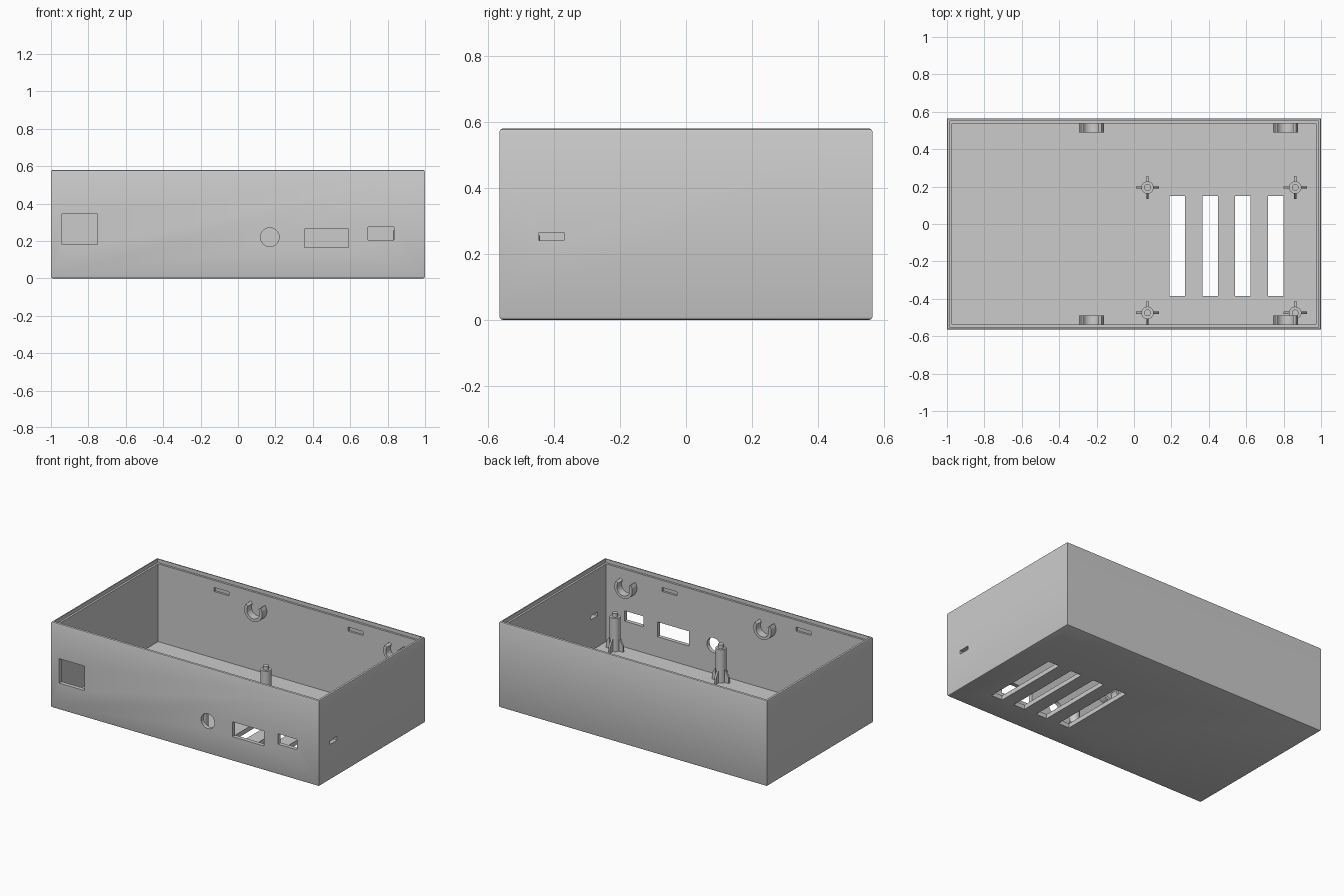
import bpy, bmesh
from math import sin, cos, pi, radians
from mathutils import Matrix, Vector

old = bpy.data.objects.get("Cube")
if old:
    bpy.data.objects.remove(old, do_unlink=True)

grey = bpy.data.materials.new("plain grey")
grey.use_nodes = True
GREY = (0.6, 0.6, 0.6, 1)
grey.diffuse_color = GREY
grey.node_tree.nodes["Principled BSDF"].inputs["Base Color"].default_value = GREY

L, W, H = 1.0, 0.565, 0.58      # half length, half width, height
WALL, FLOOR = 0.027, 0.03


def finish(name, bm):
    bmesh.ops.recalc_face_normals(bm, faces=bm.faces)
    mesh = bpy.data.meshes.new(name)
    bm.to_mesh(mesh)
    bm.free()
    mesh.materials.append(grey)
    ob = bpy.data.objects.new(name, mesh)
    bpy.context.collection.objects.link(ob)
    return ob


def box(name, x0, x1, y0, y1, z0, z1):
    bm = bmesh.new()
    place = Matrix.Translation(((x0 + x1) / 2, (y0 + y1) / 2, (z0 + z1) / 2))
    size = Matrix.Diagonal((x1 - x0, y1 - y0, z1 - z0, 1))
    bmesh.ops.create_cube(bm, size=1, matrix=place @ size)
    return finish(name, bm)


def add_prism(bm, points, depth):
    """Extrude a closed loop of points along the depth vector."""
    face = bm.faces.new([bm.verts.new(p) for p in points])
    new = bmesh.ops.extrude_face_region(bm, geom=[face], use_keep_orig=True)["geom"]
    bmesh.ops.translate(bm, vec=depth,
                        verts=[v for v in new if isinstance(v, bmesh.types.BMVert)])


def circle(x, y, z, r, n=32):
    return [(x + r * cos(2 * pi * i / n), y + r * sin(2 * pi * i / n), z) for i in range(n)]


def smooth(ob):
    bpy.ops.object.select_all(action='DESELECT')
    ob.select_set(True)
    bpy.context.view_layer.objects.active = ob
    bpy.ops.object.shade_smooth_by_angle(angle=radians(30))


# Outer shell with softened top and bottom edges
shell = box("case_shell", -L, L, -W, W, 0, H)
bm = bmesh.new()
bm.from_mesh(shell.data)
rims = [e for e in bm.edges if abs(e.verts[0].co.z - e.verts[1].co.z) < 0.01]
bmesh.ops.bevel(bm, geom=rims, offset=0.01, segments=2, profile=0.5, affect='EDGES')
bm.to_mesh(shell.data)
bm.free()

# Cavity and stepped rim
step = WALL / 2
cutters = [
    box("cavity_cutter", WALL - L, L - WALL, WALL - W, W - WALL, FLOOR, H + 0.1),
    box("rim_cutter", step - L, L - step, step - W, W - step, H - 0.025, H + 0.1),
]
# Front openings
for x0, x1, z0, z1 in ((-0.94, -0.75, 0.18, 0.345), (0.355, 0.59, 0.165, 0.265),
                       (0.695, 0.835, 0.205, 0.275)):
    cutters.append(box("port_cutter", x0, x1, -W - 0.1, -W + 0.1, z0, z1))
bm = bmesh.new()
add_prism(bm, [(x, -W - 0.1, z) for x, z, _ in circle(0.17, 0.22, 0, 0.05)], Vector((0, 0.2, 0)))
cutters.append(finish("round_port_cutter", bm))
# Side slot
cutters.append(box("side_slot_cutter", L - 0.1, L + 0.1, -0.445, -0.37, 0.24, 0.265))
# Floor vents
for i in range(4):
    x = 0.19 + i * 0.1755
    cutters.append(box("vent_cutter", x, x + 0.083, -0.385, 0.15, -0.1, 0.1))
# Blind latch recesses inside the long walls
for x in (-0.5, 0.5):
    for s in (-1, 1):
        y0, y1 = sorted((s * (W - step), s * (W - 0.06)))
        cutters.append(box("latch_cutter", x - 0.055, x + 0.055, y0, y1, 0.48, 0.507))

bpy.context.view_layer.objects.active = shell
for cutter in cutters:
    cutter.hide_render = True
    mod = shell.modifiers.new("cut", 'BOOLEAN')
    mod.operation, mod.solver, mod.object = 'DIFFERENCE', 'EXACT', cutter
    bpy.ops.object.modifier_apply(modifier=mod.name)
    bpy.data.objects.remove(cutter, do_unlink=True)
smooth(shell)

# Open ring clips on the long walls
for x in (-0.228, 0.81):
    for s, side in ((-1, "front"), (1, "back")):
        bm = bmesh.new()
        angles = [radians(145 + 250 * i / 24) for i in range(25)]
        arc = [(0.067, a) for a in angles] + [(0.048, a) for a in reversed(angles)]
        add_prism(bm, [(x + r * cos(a), s * (W - WALL + 0.005), 0.45 + r * sin(a))
                       for r, a in arc], Vector((0, -s * 0.055, 0)))
        smooth(finish(side + "_clip", bm))

# Board posts with locating pins and four sloped fins
for x in (0.072, 0.862):
    for y in (-0.475, 0.195):
        bm = bmesh.new()
        base = FLOOR - 0.005
        add_prism(bm, circle(x, y, base, 0.033), Vector((0, 0, 0.255 - base)))
        add_prism(bm, circle(x, y, 0.25, 0.018), Vector((0, 0, 0.03)))
        for k in range(4):
            turn = Matrix.Translation((x, y, 0)) @ Matrix.Rotation(k * pi / 2, 4, 'Z')
            fin = [(0.025, base), (0.062, base), (0.062, 0.07), (0.025, 0.13)]
            add_prism(bm, [turn @ Vector((u, -0.006, z)) for u, z in fin],
                      turn.to_3x3() @ Vector((0, 0.012, 0)))
        smooth(finish("board_post", bm))
